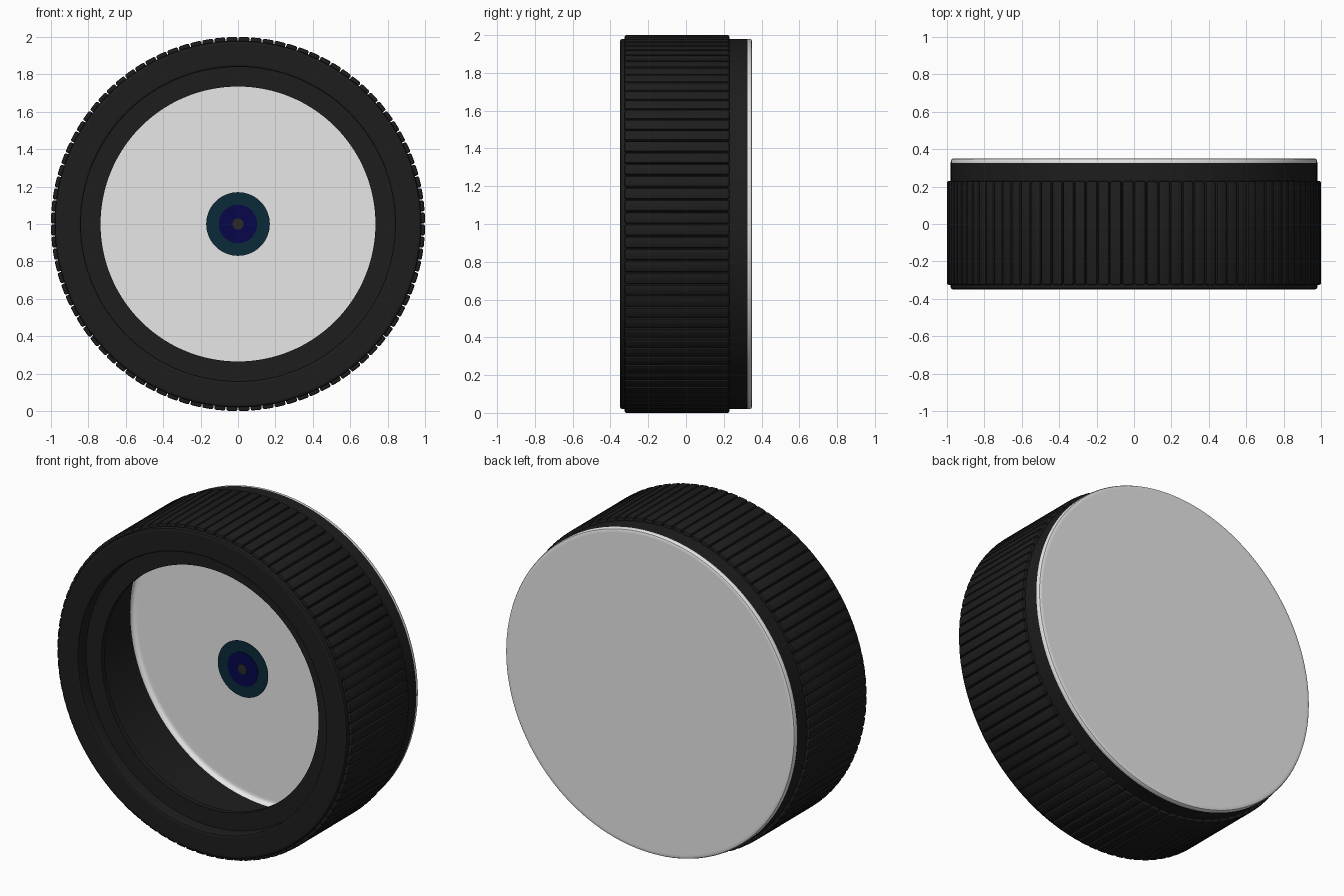
import bpy, bmesh, math
from mathutils import Matrix, Vector

if "Cube" in bpy.data.objects:
    bpy.data.objects.remove(bpy.data.objects["Cube"])

CENTRE = Vector((0, 0, 1))


def material(name, rgb):
    m = bpy.data.materials.new(name)
    m.diffuse_color = (*rgb, 1)
    m.use_nodes = True
    m.node_tree.nodes["Principled BSDF"].inputs["Base Color"].default_value = m.diffuse_color
    return m


black = material("black_rubber", (0.0125, 0.0125, 0.0125))
white = material("pale_grey", (0.8, 0.8, 0.8))
teal = material("dark_teal", (0.003, 0.024, 0.04))
navy = material("navy_blue", (0.002, 0.002, 0.07))
grey = material("dark_grey", (0.024, 0.021, 0.021))


def finish(name, bm, mat):
    bmesh.ops.recalc_face_normals(bm, faces=bm.faces)
    me = bpy.data.meshes.new(name)
    bm.to_mesh(me)
    bm.free()
    me.materials.append(mat)
    ob = bpy.data.objects.new(name, me)
    bpy.context.collection.objects.link(ob)
    bpy.ops.object.select_all(action='DESELECT')
    ob.select_set(True)
    bpy.context.view_layer.objects.active = ob
    bpy.ops.object.shade_smooth_by_angle(angle=math.radians(35))
    return ob


def lathe(name, profile, mat, closed=False, steps=128):
    """Revolve (radius, y) points around the y axis through CENTRE."""
    bm = bmesh.new()
    vs = [bm.verts.new(CENTRE + Vector((r, y, 0))) for r, y in profile]
    es = [bm.edges.new(p) for p in zip(vs, vs[1:])]
    if closed:
        es.append(bm.edges.new((vs[-1], vs[0])))
    bmesh.ops.spin(bm, geom=vs + es, cent=CENTRE, axis=(0, 1, 0),
                   angle=2 * math.pi, steps=steps)
    bmesh.ops.remove_doubles(bm, verts=bm.verts, dist=1e-5)
    bmesh.ops.dissolve_degenerate(bm, edges=bm.edges, dist=1e-6)
    return finish(name, bm, mat)


# Outer ring: stepped front lip, wide hollow behind it
lathe("ring_body", [
    (0.98, 0.325), (0.98, -0.33), (0.98, -0.338), (0.977, -0.345),
    (0.968, -0.35), (0.96, -0.35), (0.855, -0.35), (0.848, -0.35),
    (0.842, -0.346), (0.84, -0.34), (0.84, -0.27), (0.735, -0.27),
    (0.735, -0.24), (0.94, -0.24), (0.94, 0.325)], black, closed=True)

# Grip ridges around the ring, separated by narrow grooves
bm = bmesh.new()
RIDGES = 96
for i in range(RIDGES):
    rot = Matrix.Rotation(2 * math.pi * (i + 0.5) / RIDGES, 4, 'Y')
    place = (Matrix.Translation(CENTRE) @ rot
             @ Matrix.Translation((0, -0.0475, 0.98))
             @ Matrix.Diagonal((0.059, 0.555, 0.04, 1)))
    bmesh.ops.create_cube(bm, size=1, matrix=place)
bmesh.ops.bevel(bm, geom=bm.edges[:], offset=0.009, segments=2,
                profile=0.5, affect='EDGES')
finish("grip_ridges", bm, black)

# Pale back plate: rounded outer rim, coved edge inside the hollow
cove = [(0.915 + 0.025 * math.sin(a), 0.30 + 0.025 * math.cos(a))
        for a in (math.pi / 2 * k / 5 for k in range(6))]
lathe("back_plate", [(0, 0.325), (0.90, 0.325)] + cove + [
    (0.942, 0.30), (0.942, 0.325), (0.98, 0.325), (0.98, 0.33),
    (0.979, 0.34), (0.975, 0.347), (0.967, 0.35), (0.955, 0.35),
    (0, 0.35)], white)

# Small central target set forward of the plate, stacked thin discs
for name, r, t, mat in (("target_outer", 0.17, 0.003, teal),
                        ("target_middle", 0.103, 0.006, navy),
                        ("target_centre", 0.03, 0.009, grey)):
    lathe(name, [(0, 0.05 - t), (r, 0.05 - t), (r, 0.05), (0, 0.05)],
          mat, steps=64)
